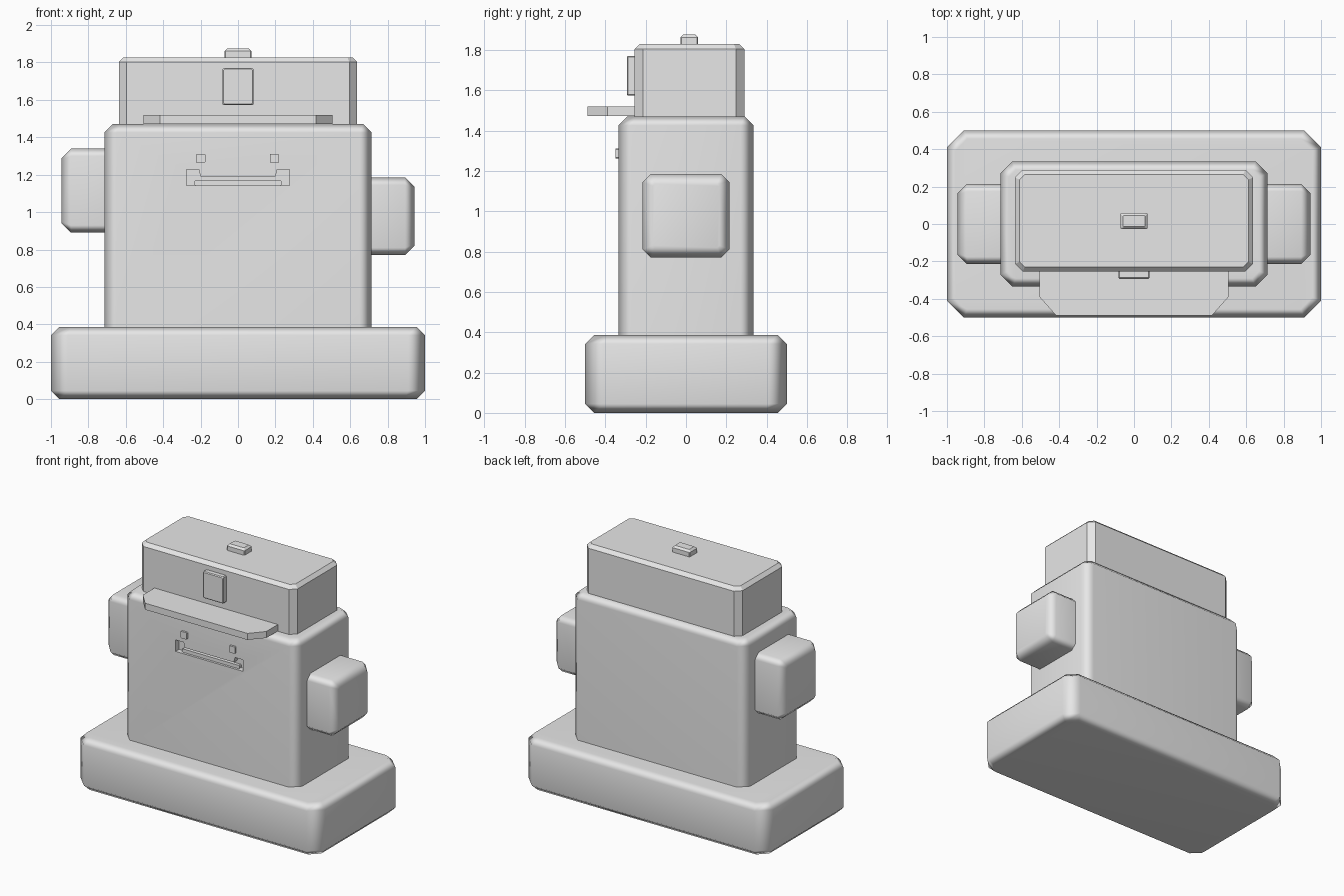
import bpy, bmesh, math

if "Cube" in bpy.data.objects:
    bpy.data.objects.remove(bpy.data.objects["Cube"])

grey = bpy.data.materials.new("plain grey")
grey.diffuse_color = (0.8, 0.8, 0.8, 1)
grey.use_nodes = True
grey.node_tree.nodes["Principled BSDF"].inputs["Base Color"].default_value = grey.diffuse_color


def loft(name, rings, smooth=False):
    """Skin a stack of equal-length point rings and cap both ends."""
    bm = bmesh.new()
    vs = [[bm.verts.new(p) for p in ring] for ring in rings]
    n = len(rings[0])
    for a, b in zip(vs, vs[1:]):
        for i in range(n):
            j = (i + 1) % n
            bm.faces.new((a[i], a[j], b[j], b[i]))
    bm.faces.new(vs[0][::-1])
    bm.faces.new(vs[-1])
    bmesh.ops.recalc_face_normals(bm, faces=bm.faces[:])
    me = bpy.data.meshes.new(name)
    bm.to_mesh(me)
    bm.free()
    me.materials.append(grey)
    ob = bpy.data.objects.new(name, me)
    bpy.context.collection.objects.link(ob)
    if smooth:
        soften(ob)
    return ob


def activate(ob):
    bpy.ops.object.select_all(action='DESELECT')
    ob.select_set(True)
    bpy.context.view_layer.objects.active = ob


def soften(ob):
    activate(ob)
    bpy.ops.object.shade_smooth_by_angle(angle=math.radians(62))
    wn = ob.modifiers.new("weighted normals", 'WEIGHTED_NORMAL')
    wn.keep_sharp = True


def octagon(u0, u1, v0, v1, c):
    return [(u0 + c, v0), (u1 - c, v0), (u1, v0 + c), (u1, v1 - c),
            (u1 - c, v1), (u0 + c, v1), (u0, v1 - c), (u0, v0 + c)]


def block(name, u, v, w, corner, rim, low_rim=0, smooth=True, place=lambda u, v, w: (u, v, w)):
    """Box with chamfered corners and a chamfered rim at its end(s)."""
    def ring(h, inset):
        c = max(corner - 0.586 * inset, 0.005)
        return [place(a, b, h) for a, b in
                octagon(u[0] + inset, u[1] - inset, v[0] + inset, v[1] - inset, c)]
    rings = [ring(w[0], low_rim)]
    if low_rim:
        rings.append(ring(w[0] + low_rim, 0))
    if rim:
        rings.append(ring(w[1] - rim, 0))
    rings.append(ring(w[1], rim))
    return loft(name, rings, smooth)


def front(a, b, h):
    return (a, -h, b)


# base and body
block("base", (-1, 1), (-.5, .5), (0, .387), .09, .045, .045)
body = block("body", (-.715, .715), (-.335, .335), (.36, 1.47), .065, .045, smooth=False)

# mouth: a slot with raised ends cut into the body
mouth = [(-.275, 1.143), (.275, 1.143), (.275, 1.228), (.21, 1.228),
         (.2, 1.19), (-.2, 1.19), (-.21, 1.228), (-.275, 1.228)]
cutter = loft("mouth_cutter", [[front(x, z, h) for x, z in mouth] for h in (.295, .4)])
cutter.hide_render = True
cut = body.modifiers.new("mouth", 'BOOLEAN')
cut.operation, cut.object, cut.solver = 'DIFFERENCE', cutter, 'EXACT'
activate(body)
bpy.ops.object.modifier_apply(modifier="mouth")
bpy.data.objects.remove(cutter)
soften(body)
block("lower_lip", (-.235, .235), (1.143, 1.168), (.29, .318), .004, 0, smooth=False, place=front)

# eyes
for side, x in (("left", -.2), ("right", .195)):
    block(side + "_eye", (x - .025, x + .025), (1.262, 1.312), (.32, .35), .002, 0,
          smooth=False, place=front)

# arms at different heights
for side, s, z in (("right", 1, (.77, 1.185)), ("left", -1, (.89, 1.34))):
    block(side + "_arm", (-.215, .215), z, (.69, .943), .04, .05,
          place=lambda a, b, h, s=s: (s * h, a, b))

# cap with badge, button and brim
block("cap", (-.637, .637), (-.255, .29), (1.45, 1.828), .042, .025, smooth=False)
block("cap_button", (-.072, .072), (-.028, .06), (1.81, 1.875), .004, .014, smooth=False)
block("cap_badge", (-.084, .084), (1.573, 1.77), (.24, .293), .006, .006, smooth=False, place=front)
brim = [(-.505, -.2), (-.505, -.39), (-.418, -.488), (.418, -.488), (.505, -.39), (.505, -.2)]
loft("cap_brim", [[(x, y, z) for x, y in brim] for z in (1.472, 1.52)])
